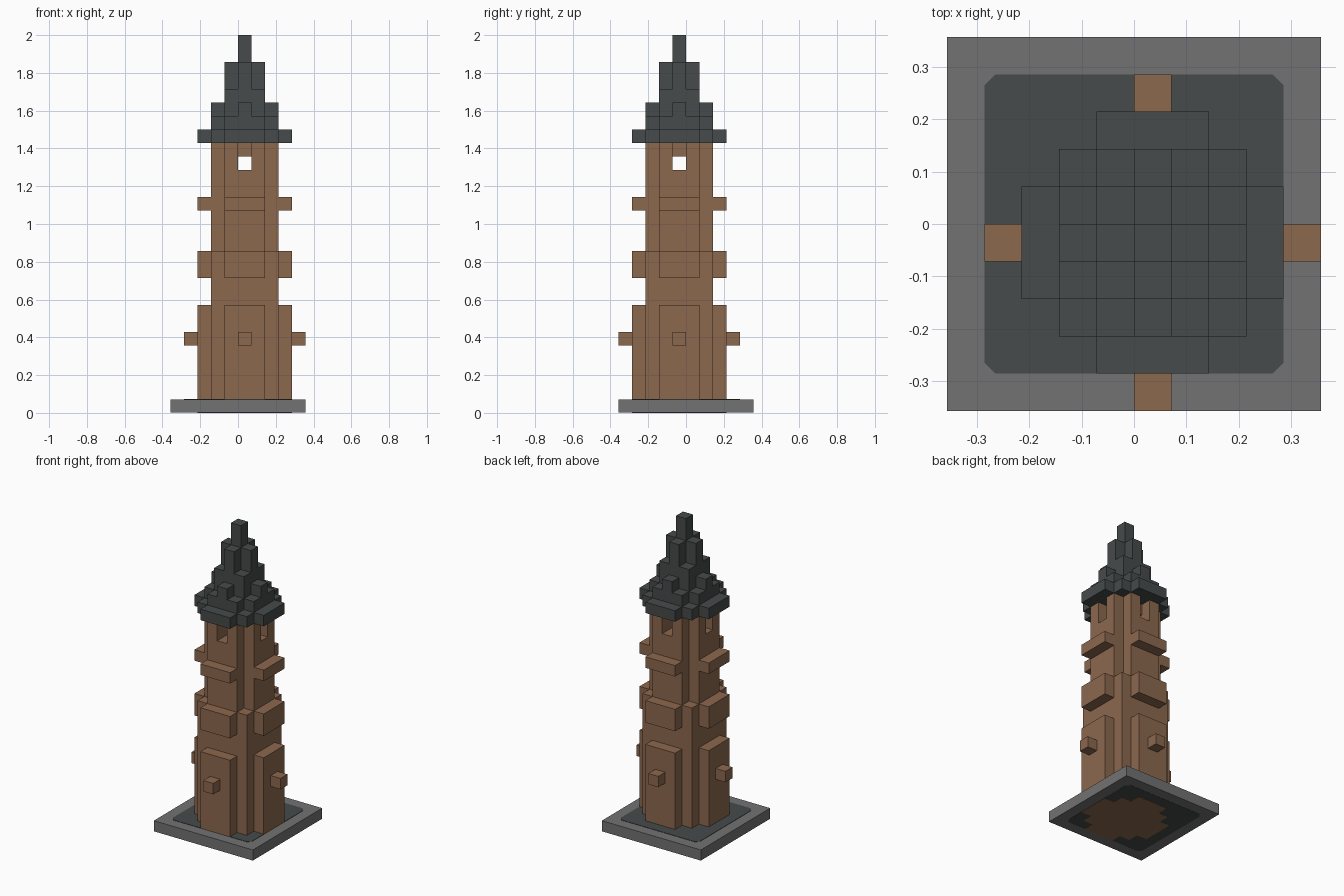
import bpy
import bmesh
from mathutils import Matrix

if "Cube" in bpy.data.objects:
    bpy.data.objects.remove(bpy.data.objects["Cube"], do_unlink=True)

U = 1 / 14                 # one block
AXIS = (0.5, -0.5)         # tower axis, in blocks


def material(name, rgb):
    mat = bpy.data.materials.new(name)
    mat.use_nodes = True
    mat.diffuse_color = (*rgb, 1)
    mat.node_tree.nodes["Principled BSDF"].inputs["Base Color"].default_value = (*rgb, 1)
    return mat


BRICK = material("brown brick", (0.262, 0.138, 0.076))
SLATE = material("dark slate", (0.061, 0.069, 0.069))
STONE = material("grey stone", (0.168, 0.168, 0.168))


def quarter_turns(points):
    """Repeat a quarter outline around the axis to close it."""
    out = []
    for _ in range(4):
        out += points
        points = [(-y, x) for x, y in points]
    return out


def prism(name, outline, bottom, top, mat, centre=AXIS):
    """Extrude a plan outline, measured in blocks, between two heights."""
    bm = bmesh.new()
    verts = [bm.verts.new((x + centre[0], y + centre[1], bottom)) for x, y in outline]
    face = bm.faces.new(verts)
    ext = bmesh.ops.extrude_face_region(bm, geom=[face])
    moved = [v for v in ext["geom"] if isinstance(v, bmesh.types.BMVert)]
    bmesh.ops.translate(bm, verts=moved, vec=(0, 0, top - bottom))
    bmesh.ops.recalc_face_normals(bm, faces=bm.faces)
    bmesh.ops.transform(bm, matrix=Matrix.Scale(U, 4), verts=bm.verts)
    mesh = bpy.data.meshes.new(name)
    bm.to_mesh(mesh)
    bm.free()
    mesh.materials.append(mat)
    obj = bpy.data.objects.new(name, mesh)
    bpy.context.collection.objects.link(obj)
    return obj


def square(h):
    return quarter_turns([(h, h)])


def cross(length, width):
    """Two crossed bars, given as half sizes."""
    return quarter_turns([(length, width), (width, width), (width, length)])


def stepped(length, width):
    """Crossed bars with the inner corners filled by a square one block shorter."""
    m = length - 1
    return quarter_turns([(length, width), (m, width), (m, m), (width, m), (width, length)])


# Base slab with painted ground on both sides
ground = quarter_turns([(4, 3.7), (3.7, 4)])
prism("base_slab", square(5), 0.03, 1, STONE, (0, 0))
prism("ground_top", ground, 1, 1.03, SLATE, (0, 0))
prism("ground_underside", ground, 0.015, 0.03, SLATE, (0, 0))
prism("tower_footprint", stepped(3.5, 1.5), 0, 0.015, BRICK)

# Tower shaft, from the ground up
shaft = [
    ("lower_shaft", stepped(3.5, 1.5), 1, 8),
    ("middle_shaft", square(2.5), 8, 10),
    ("wide_band", stepped(3.5, 1.5), 10, 12),
    ("upper_shaft", cross(2.5, 1.5), 12, 15),
    ("narrow_band", cross(3.5, 1.5), 15, 16),
    ("belfry_floor", cross(2.5, 1.5), 16, 18),
]
for name, plan, low, high in shaft:
    prism(name, plan, low, high, BRICK)

# Belfry: corner piers leave an open crossing, with recesses above the openings
pier = [(.5, .5), (2.5, .5), (2.5, 1.5), (1.5, 1.5), (1.5, 2.5), (.5, 2.5)]
for i in range(4):
    prism(f"belfry_pier_{i + 1}", pier, 18, 19, BRICK)
    pier = [(-y, x) for x, y in pier]
lintel = quarter_turns([(1.5, .5), (2.5, .5), (2.5, 1.5), (1.5, 1.5),
                        (1.5, 2.5), (.5, 2.5), (.5, 1.5)])
prism("belfry_lintel", lintel, 19, 20, BRICK)

# Small blocks projecting from each side
knob = [(3.5, -.5), (4.5, -.5), (4.5, .5), (3.5, .5)]
for i in range(4):
    prism(f"wall_block_{i + 1}", knob, 5, 6, BRICK)
    knob = [(-y, x) for x, y in knob]

# Stepped roof and spire
roof = [
    ("eaves", stepped(3.5, 1.5), 20, 21),
    ("roof_step", cross(2.5, 1.5), 21, 22),
    ("roof_dormers", stepped(2.5, .5), 22, 23),
    ("spire_base", square(1.5), 23, 24),
    ("spire_pinnacles", cross(1.5, .5), 24, 26),
    ("spire_tip", square(.5), 26, 28),
]
for name, plan, low, high in roof:
    prism(name, plan, low, high, SLATE)
